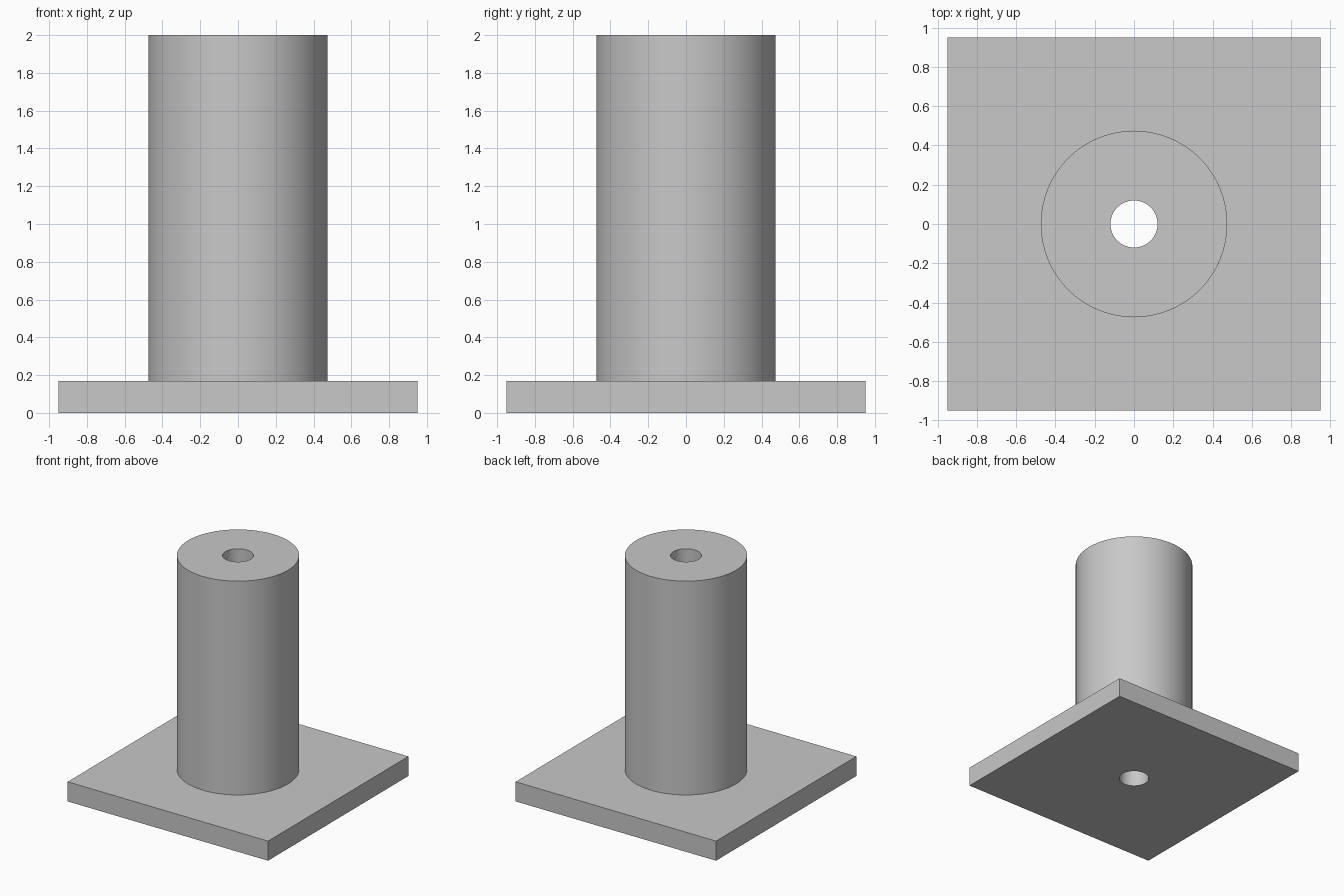
import bpy, bmesh, math

if "Cube" in bpy.data.objects:
    bpy.data.objects.remove(bpy.data.objects["Cube"], do_unlink=True)

SEGMENTS = 64  # multiple of 8, so the square outline gets exact corners
HALF, PLATE_TOP, TOP = 0.95, 0.168, 2.0
COLUMN_R, BORE_R = 0.475, 0.12

# Plain grey material
grey = bpy.data.materials.new("plain grey")
grey.use_nodes = True
colour = (0.58, 0.58, 0.58, 1)
grey.diffuse_color = colour
grey.node_tree.nodes["Principled BSDF"].inputs["Base Color"].default_value = colour


def ring(bm, size, z, square=False):
    """Closed loop of vertices, round or pushed out to a square outline."""
    verts = []
    for i in range(SEGMENTS):
        a = 2 * math.pi * i / SEGMENTS
        c, s = math.cos(a), math.sin(a)
        r = size / max(abs(c), abs(s)) if square else size
        verts.append(bm.verts.new((r * c, r * s, z)))
    return verts


# Square plate, column and through bore as one closed solid
bm = bmesh.new()
rings = [
    ring(bm, BORE_R, 0),
    ring(bm, HALF, 0, square=True),
    ring(bm, HALF, PLATE_TOP, square=True),
    ring(bm, COLUMN_R, PLATE_TOP),
    ring(bm, COLUMN_R, TOP),
    ring(bm, BORE_R, TOP),
]
for lower, upper in zip(rings, rings[1:] + rings[:1]):
    for i in range(SEGMENTS):
        j = (i + 1) % SEGMENTS
        bm.faces.new((lower[i], lower[j], upper[j], upper[i]))
bmesh.ops.recalc_face_normals(bm, faces=bm.faces)

mesh = bpy.data.meshes.new("column_on_base_plate")
bm.to_mesh(mesh)
bm.free()
mesh.materials.append(grey)
part = bpy.data.objects.new("column_on_base_plate", mesh)
bpy.context.collection.objects.link(part)

# Smooth round walls, sharp rims and plate edges
bpy.ops.object.select_all(action="DESELECT")
part.select_set(True)
bpy.context.view_layer.objects.active = part
bpy.ops.object.shade_smooth_by_angle(angle=math.radians(30))
